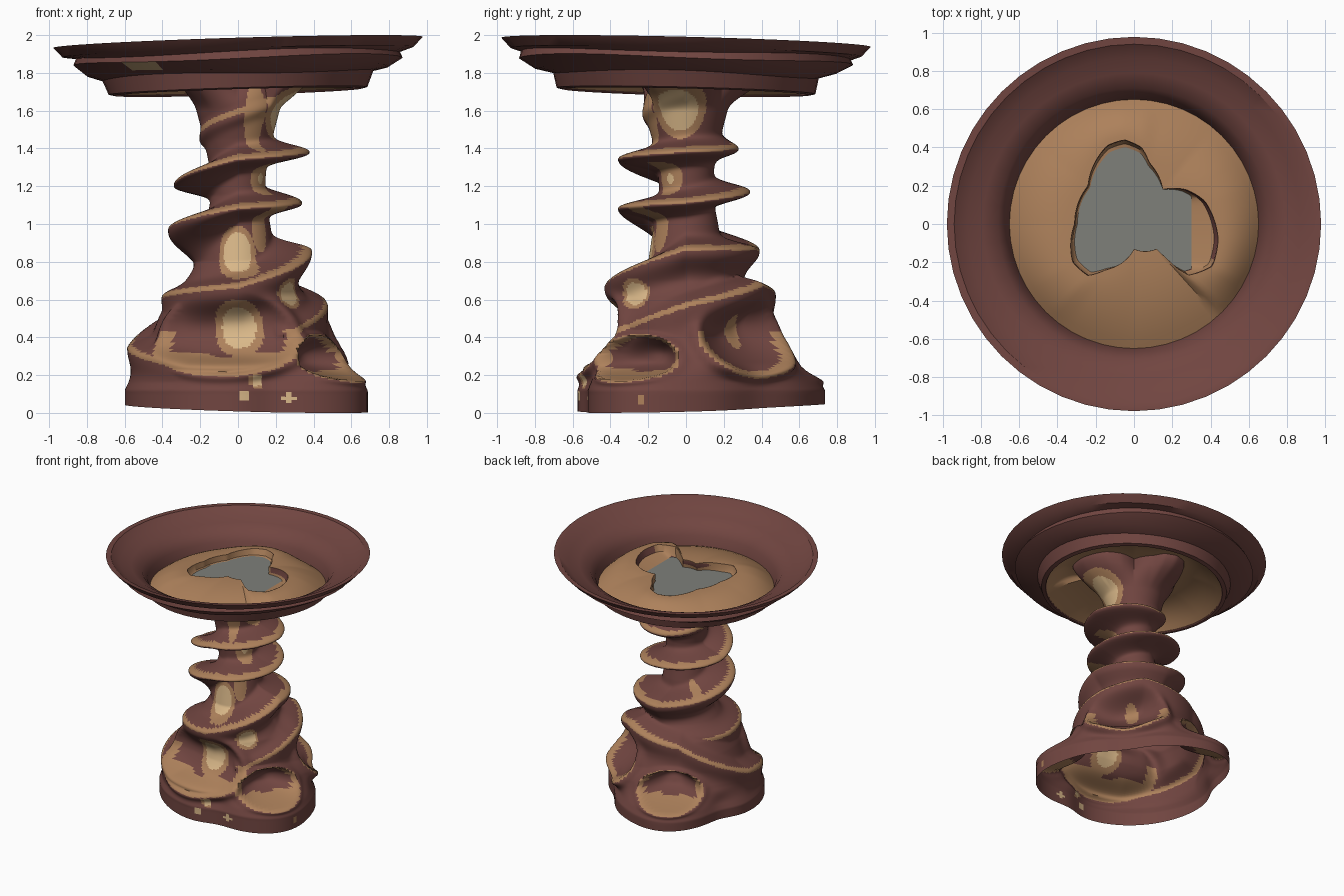
import bpy, bmesh, math

old = bpy.data.objects.get("Cube")
if old:
    bpy.data.objects.remove(old, do_unlink=True)


def material(name, rgb):
    m = bpy.data.materials.new(name)
    m.use_nodes = True
    m.diffuse_color = (*rgb, 1)
    m.node_tree.nodes["Principled BSDF"].inputs["Base Color"].default_value = (*rgb, 1)
    return m


MATS = [material("dark_brown", (.165, .06, .052)),
        material("tan", (.42, .22, .105)),
        material("cream", (.7, .48, .25)),
        material("pool_grey", (.21, .215, .195))]
BROWN, TAN, CREAM, GREY = range(4)


def clamp(x):
    return max(0.0, min(1.0, x))


def smooth(a, b, x):
    t = clamp((x - a) / (b - a))
    return t * t * (3 - 2 * t)


def interp(table, x):
    for (a, u), (b, v) in zip(table, table[1:]):
        if x <= b:
            return u + (v - u) * clamp((x - a) / (b - a))
    return table[-1][1]


def turn(a, b):
    """Signed difference of two angles in degrees."""
    return (a - b + 180) % 360 - 180


def tilt(x, y):
    return .03 * x - .025 * y


def finish(bm, name, angle=40):
    mesh = bpy.data.meshes.new(name)
    bm.to_mesh(mesh)
    bm.free()
    for m in MATS:
        mesh.materials.append(m)
    ob = bpy.data.objects.new(name, mesh)
    bpy.context.collection.objects.link(ob)
    bpy.ops.object.select_all(action='DESELECT')
    ob.select_set(True)
    bpy.context.view_layer.objects.active = ob
    bpy.ops.object.shade_smooth_by_angle(angle=math.radians(angle))


def skin(name, segs, rows, point, colour, closed=False, angle=40):
    """Tube of quads: point(degrees, row) gives a position, colour(degrees, row) a slot."""
    bm = bmesh.new()
    rings = [[bm.verts.new(point(360 * i / segs, j)) for i in range(segs)] for j in range(rows)]
    for j in range(rows if closed else rows - 1):
        lo, hi = rings[j], rings[(j + 1) % rows]
        for i in range(segs):
            k = (i + 1) % segs
            f = bm.faces.new((lo[i], lo[k], hi[k], hi[i]))
            f.material_index = colour(360 * (i + .5) / segs, j + .5)
    finish(bm, name, angle)


# Irregular opening where the trunk meets the dish
HOLE = [(-.32, -.2), (-.24, -.27), (-.15, -.24), (0, -.13), (.12, -.13), (.27, -.27),
        (.41, -.22), (.44, -.08), (.37, .12), (.27, .18), (.15, .18), (.08, .32),
        (.04, .4), (-.05, .44), (-.14, .41), (-.24, .2), (-.31, 0)]
polar = sorted((math.degrees(math.atan2(y, x)) % 360, math.hypot(x, y)) for x, y in HOLE)
polar = [(polar[-1][0] - 360, polar[-1][1])] + polar + [(polar[0][0] + 360, polar[0][1])]

# Trunk: core radius by height
CORE = [(0, .62), (.12, .62), (.2, .58), (.3, .53), (.4, .47), (.5, .43), (.6, .38), (.7, .28),
        (.8, .2), (1, .17), (1.15, .14), (1.3, .15), (1.45, .18), (1.6, .22), (1.75, .26)]
EDGE_Z, FLARE_Z, TOP_Z, POOL_Z = 1.705, 1.6, 1.83, 1.77

# Spiral flanges: (height, radius) every quarter or sixth of a turn
SPIRAL = [(.56, .3), (.6, .41), (.66, .44), (.86, .39), (.86, .39), (.97, .37), (1.08, .36),
          (1.11, .34), (1.17, .34), (1.2, .34), (1.34, .36), (1.38, .38), (1.4, .27),
          (1.46, .2), (1.58, .23), (1.7, .25)]
ROOT = [(.4, .46), (.56, .47), (.67, .47), (.58, .46), (.34, .6), (.23, .6), (.22, .55)]
RIDGES = []
for start, step, pts in ((90, 90, SPIRAL), (-60, 60, ROOT)):
    heights = [(start + step * n, p[0]) for n, p in enumerate(pts)]
    radii = [(start + step * n, p[1]) for n, p in enumerate(pts)]
    RIDGES.append((heights, radii))

# Hollows: angle, height, half angle, half height, depth
HOLLOWS = [(-100, .43, 46, .22, .14), (42, .43, 35, .23, .17),
           (-33, .29, 25, .12, .19), (115, .29, 25, .12, .19)]
FEET = (-33, 115)
DENTS = [(42, .12, 30), (-74, .04, 14), (154, .04, 14)]

# Painted spots: angle, height, half angle, half height, cream share
SPOTS = [(-91, .85, 30, .14, .75), (-91, .45, 22, .15, .72), (-46, .63, 13, .08, .75),
         (-10, 1.6, 38, .15, .7), (-35, 1.24, 28, .09, .3), (-50, .98, 16, .13, 0),
         (46, .43, 9, .09, 0), (-82, .17, 4, .04, .8), (-89, .09, 2.5, .03, 1),
         (-66, .08, 2.5, .03, 1), (-23, .07, 2, .025, 0),
         (-65, 1.56, 16, .18, 0), (160, 1.55, 14, .12, 0), (140, .98, 8, .04, 0)]


def ridge_hits(a):
    for heights, radii in RIDGES:
        x = a % 360 - 360
        while x <= heights[-1][0]:
            if x >= heights[0][0]:
                yield interp(heights, x), interp(radii, x)
            x += 360


def oval(a, z, spot):
    return math.hypot(turn(a, spot[0]) / spot[2], (z - spot[1]) / spot[3])


def trunk_radius(a, z):
    r = interp(CORE, z)
    low = 1 - smooth(.16, .27, z)
    for foot in FEET:
        r += .12 * low * math.exp(-(turn(a, foot) / 25) ** 2)
    for angle, depth, width in DENTS:
        r -= depth * low * math.exp(-(turn(a, angle) / width) ** 2)
    # hollows with a raised lip
    for h in HOLLOWS:
        e = oval(a, z, h)
        r += .16 * h[3] * math.exp(-((e - 1.08) / .14) ** 2)
        if e < 1:
            r -= h[4] * (1 - e ** 3)
    # blunt flanges, heavier underneath near the base
    best = 0
    for zr, rr in ridge_hits(a):
        d = z - zr
        w = .05 if d > 0 else .045 + .09 * clamp((1.08 - zr) / .1)
        best = max(best, max(0, rr - r) * math.exp(-(abs(d) / w) ** 2.4))
    s = smooth(FLARE_Z, TOP_Z, z)
    return (r + best) * (1 - s) + interp(polar, a) * s


def trunk_place(a, z, scale=1):
    r, t = trunk_radius(a, z) * scale, math.radians(a)
    k = clamp((.8 - z) / .7)
    x, y = r * math.cos(t) + .02 * k, r * math.sin(t) + .04 * k
    return x, y, z + tilt(x, y) * smooth(FLARE_Z, TOP_Z, z)


ROWS, SEGS = 220, 150


def row_height(a, j):
    foot = .025 - .025 * math.cos(math.radians(a + 45))
    return foot + (TOP_Z - foot) * j / (ROWS - 1)


def trunk_colour(a, j):
    z = row_height(a, j)
    for s in SPOTS:
        e = oval(a, z, s)
        if e < 1:
            return CREAM if e < s[4] else TAN
    for n, h in enumerate(HOLLOWS):
        e = oval(a, z, h)
        if .92 < e < 1.08 and (z < h[1] or n > 1):
            return TAN
        if n != 1 and .62 < e < .92 and z < h[1] - .5 * h[3]:
            return TAN
    if any(0 < z - zr < .03 and rr > interp(CORE, z) for zr, rr in ridge_hits(a)):
        return TAN
    return BROWN


skin("twisted_trunk", SEGS, ROWS, lambda a, j: trunk_place(a, row_height(a, j)),
     trunk_colour, angle=60)

# Dish rim: moulded profile swept round
RIM = [(.655, 1.698), (.685, 1.705), (.71, 1.785), (.8, 1.81), (.878, 1.86), (.865, 1.893),
       (.93, 1.91), (.978, 1.962), (.94, 1.96), (.87, 1.905), (.79, 1.885), (.71, 1.84),
       (.67, 1.78), (.65, EDGE_Z)]


def around(r, a, z):
    x, y = r * math.cos(math.radians(a)), r * math.sin(math.radians(a))
    return x, y, z + tilt(x, y)


def rim_point(a, j):
    r, z = RIM[j]
    t = math.radians(a)
    wave = .008 if 1 < j < 6 else 0
    return around(r + wave * math.sin(2 * t + j), a, z + wave * math.sin(3 * t + j))


skin("dish_rim", 48, len(RIM), rim_point,
     lambda a, j: CREAM if int(j) == 3 and 223 < a < 240 else BROWN, closed=True, angle=35)


# Domed dish floor rising to the opening
def floor_point(a, j):
    t = j / 8
    x, y, z = around(.655, a, EDGE_Z)
    u, v, w = trunk_place(a, TOP_Z)
    rise = 1 - (1 - t) ** 2.2
    return x + (u - x) * t, y + (v - y) * t, z + (w - z) * rise


skin("dish_floor", SEGS, 9, floor_point, lambda a, j: TAN)


# Inner wall of the opening, and the pool inside it
def pool_edge(a):
    x, y, z = trunk_place(a, POOL_Z, .98)
    return min(x, .3), y, POOL_Z


def wall_point(a, j):
    if j == 2:
        return pool_edge(a)
    return trunk_place(a, (TOP_Z, POOL_Z + .015)[j], .995)


skin("opening_wall", SEGS, 3, wall_point,
     lambda a, j: BROWN if j < 1 and abs(turn(a, 12)) < 35 else TAN)

bm = bmesh.new()
pool = bm.faces.new([bm.verts.new(pool_edge(360 * i / SEGS)) for i in range(SEGS)])
pool.material_index = GREY
finish(bm, "pool")
